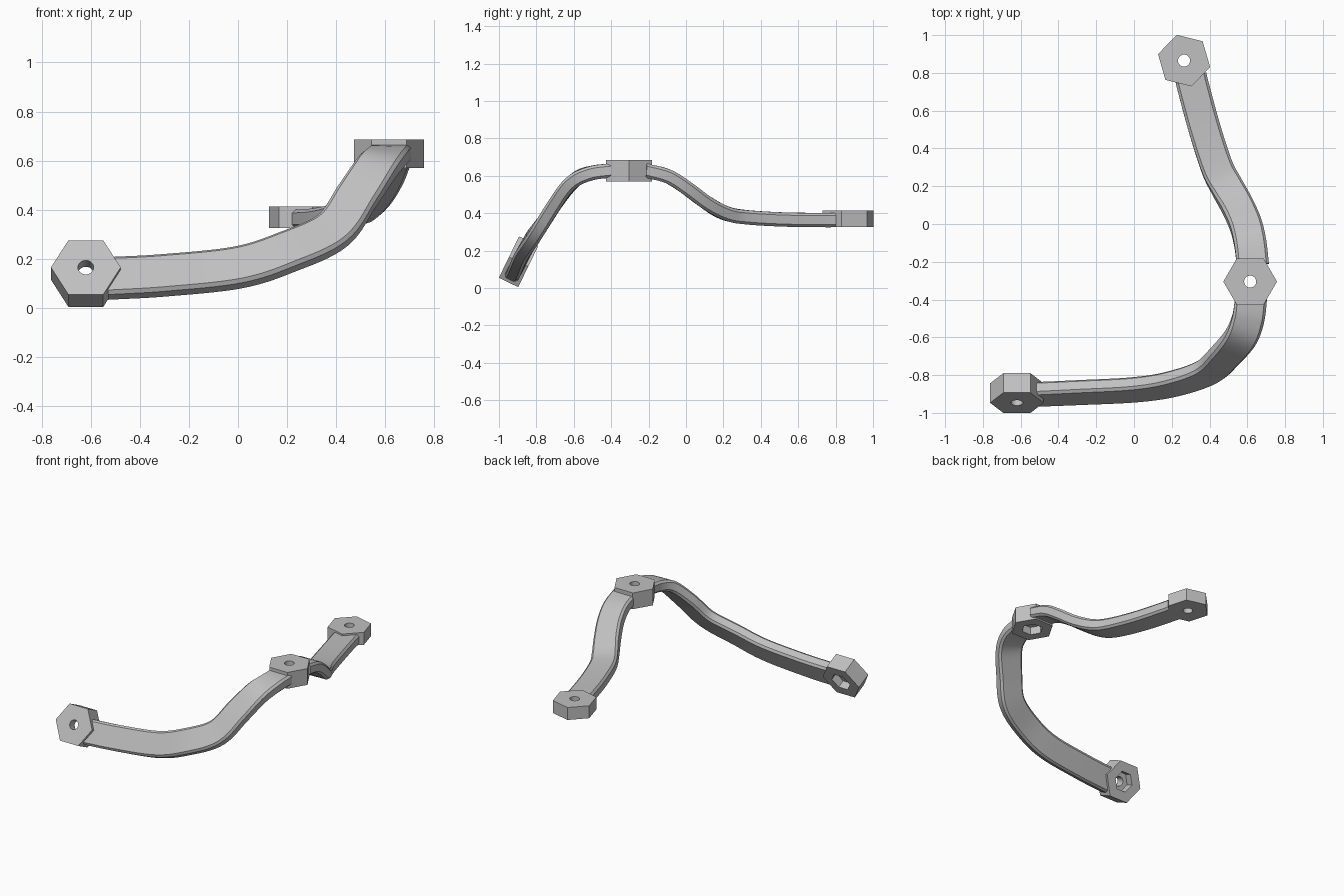
import bpy, bmesh, math
from mathutils import Vector, Matrix

cube = bpy.data.objects.get("Cube")
if cube:
    bpy.data.objects.remove(cube, do_unlink=True)

# Single grey material
grey = bpy.data.materials.new("plain grey")
grey.use_nodes = True
colour = (0.53, 0.53, 0.53, 1)
grey.diffuse_color = colour
grey.node_tree.nodes["Principled BSDF"].inputs["Base Color"].default_value = colour


def finish(bm, name):
    bmesh.ops.recalc_face_normals(bm, faces=bm.faces)
    mesh = bpy.data.meshes.new(name)
    bm.to_mesh(mesh)
    bm.free()
    mesh.materials.append(grey)
    obj = bpy.data.objects.new(name, mesh)
    bpy.context.collection.objects.link(obj)
    bpy.ops.object.select_all(action='DESELECT')
    obj.select_set(True)
    bpy.context.view_layer.objects.active = obj
    bpy.ops.object.shade_smooth_by_angle(angle=math.radians(30))
    return obj


def bridge(bm, a, b):
    n = len(a)
    for i in range(n):
        bm.faces.new((a[i], a[(i + 1) % n], b[(i + 1) % n], b[i]))


# Hexagonal mounting block with a round bolt hole and optional nut pocket
def hex_block(name, centre, thickness, tilt, turn, pocket):
    segs, radius, hole, nut = 24, 0.142, 0.032, 0.07
    top, bottom = thickness / 2, -thickness / 2
    floor = bottom + 0.055
    rings = [(radius, top, True), (radius, bottom, True)]
    if pocket:
        rings += [(nut, bottom, True), (nut, floor, True), (hole, floor, False)]
    else:
        rings += [(hole, bottom, False)]
    rings += [(hole, top, False)]
    matrix = (Matrix.Translation(centre) @ Matrix.Rotation(math.radians(tilt), 4, 'X')
              @ Matrix.Rotation(math.radians(turn), 4, 'Z'))
    bm = bmesh.new()
    loops = []
    for r, z, six_sided in rings:
        loop = []
        for i in range(segs):
            a = math.tau * i / segs
            off = a % (math.pi / 3) - math.pi / 6
            d = r * math.cos(math.pi / 6) / math.cos(off) if six_sided else r
            loop.append(bm.verts.new(matrix @ Vector((d * math.cos(a), d * math.sin(a), z))))
        loops.append(loop)
    for i, loop in enumerate(loops):
        bridge(bm, loop, loops[(i + 1) % len(loops)])
    return finish(bm, name)


def spline(points, steps=8):
    p = [Vector(q) for q in points]
    p = [2 * p[0] - p[1]] + p + [2 * p[-1] - p[-2]]
    out = []
    for a, b, c, d in zip(p, p[1:], p[2:], p[3:]):
        for i in range(steps):
            t = i / steps
            out.append(0.5 * (2 * b + (c - a) * t + (2 * a - 5 * b + 4 * c - d) * t ** 2
                              + (3 * b - a - 3 * c + d) * t ** 3))
    return out + [p[-2]]


# Flat strap with chamfered edges; each path point is x, y, z, tilt about x
def strap(name, points, width=0.17, thick=0.076, bevel=0.014):
    w, h = width / 2, thick / 2
    section = [(w, h - bevel), (w - bevel, h), (bevel - w, h), (-w, h - bevel),
               (-w, bevel - h), (bevel - w, -h), (w - bevel, -h), (w, bevel - h)]
    path = spline(points)
    bm = bmesh.new()
    loops = []
    for i, q in enumerate(path):
        tangent = (path[min(i + 1, len(path) - 1)] - path[max(i - 1, 0)]).to_3d()
        tilt = math.radians(q.w)
        normal = Vector((0, -math.sin(tilt), math.cos(tilt)))
        side = normal.cross(tangent).normalized()
        loops.append([bm.verts.new(q.to_3d() + side * u + normal * v) for u, v in section])
    for a, b in zip(loops, loops[1:]):
        bridge(bm, a, b)
    bm.faces.new(loops[0])
    bm.faces.new(loops[-1])
    return finish(bm, name)


hex_block("front_block", (-0.62, -0.895, 0.14), 0.115, 64, 0, True)
hex_block("middle_block", (0.615, -0.305, 0.628), 0.115, 0, 0, True)
hex_block("rear_block", (0.265, 0.865, 0.369), 0.088, 0, -14, False)

strap("front_strap", [
    (-0.535, -0.903, 0.12, 64), (-0.3, -0.893, 0.133, 63), (0, -0.878, 0.165, 62),
    (0.2, -0.848, 0.228, 60), (0.385, -0.785, 0.315, 58), (0.485, -0.695, 0.455, 54),
    (0.565, -0.6, 0.572, 38), (0.605, -0.5, 0.615, 16), (0.62, -0.39, 0.628, 0)])

strap("rear_strap", [
    (0.63, -0.22, 0.628, -3), (0.615, -0.1, 0.598, -23), (0.59, 0, 0.537, -34),
    (0.545, 0.1, 0.463, -34), (0.49, 0.2, 0.405, -20), (0.44, 0.3, 0.381, -8),
    (0.375, 0.5, 0.367, -3), (0.315, 0.72, 0.363, -1), (0.3, 0.783, 0.363, 0)])
